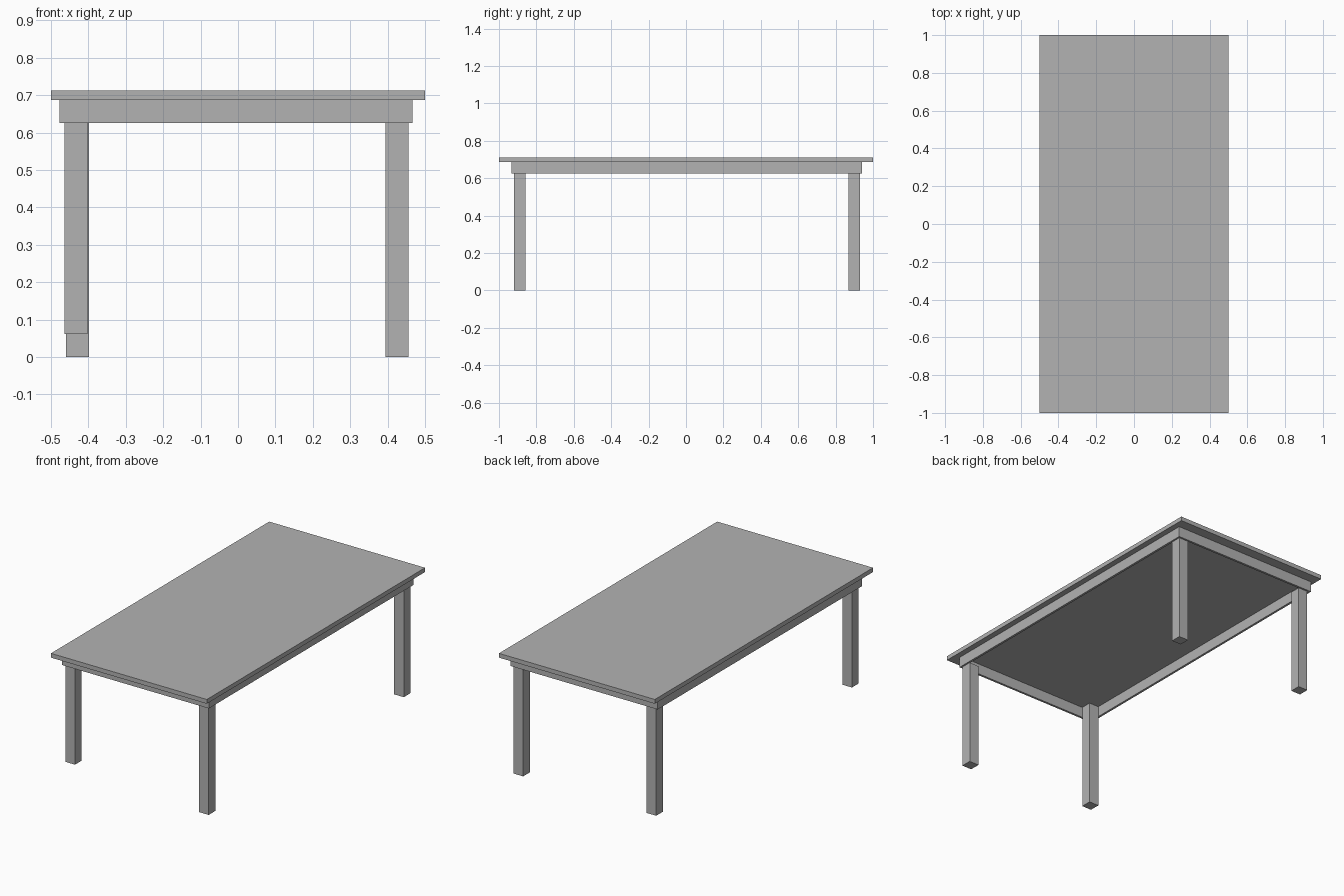
import bpy

cube = bpy.data.objects.get("Cube")
if cube:
    bpy.data.objects.remove(cube, do_unlink=True)

# Single flat grey
grey = bpy.data.materials.new("plain_grey")
grey.use_nodes = True
colour = (0.45, 0.45, 0.45, 1)
grey.diffuse_color = colour
grey.node_tree.nodes["Principled BSDF"].inputs["Base Color"].default_value = colour


def box(name, x, y, z):
    """Box spanning the (low, high) range on each axis."""
    spans = (x, y, z)
    bpy.ops.mesh.primitive_cube_add(size=1, location=[(a + b) / 2 for a, b in spans])
    ob = bpy.context.object
    ob.name = name
    ob.scale = [b - a for a, b in spans]
    bpy.ops.object.transform_apply(location=False, rotation=False, scale=True)
    ob.data.materials.append(grey)
    return ob


TOP, UNDER, APRON = 0.712, 0.687, 0.625   # top surface, underside, apron bottom
THICK = 0.013                             # apron board thickness
LEG = 0.062                               # square leg width

# Tabletop
box("tabletop", (-0.5, 0.5), (-1, 1), (UNDER, TOP))

# Apron boards
rail = (APRON, UNDER)
box("front_apron", (-0.472, 0.466), (-0.933, -0.933 + THICK), rail)
box("back_apron", (-0.472, 0.466), (0.941 - THICK, 0.941), rail)
box("right_apron", (-0.477, -0.477 + THICK), (-0.933, 0.941), rail)
box("left_apron", (0.466 - THICK, 0.466), (-0.933, 0.941), rail)

# Equal-length legs; the front right one sits higher, inside the apron corner
legs = {
    "front_right_leg": (-0.464, -0.92, UNDER),
    "front_left_leg": (0.394, -0.92, APRON),
    "back_right_leg": (-0.46, 0.868, APRON),
    "back_left_leg": (0.394, 0.868, APRON),
}
for name, (x, y, top) in legs.items():
    box(name, (x, x + LEG), (y, y + LEG), (top - APRON, top))
